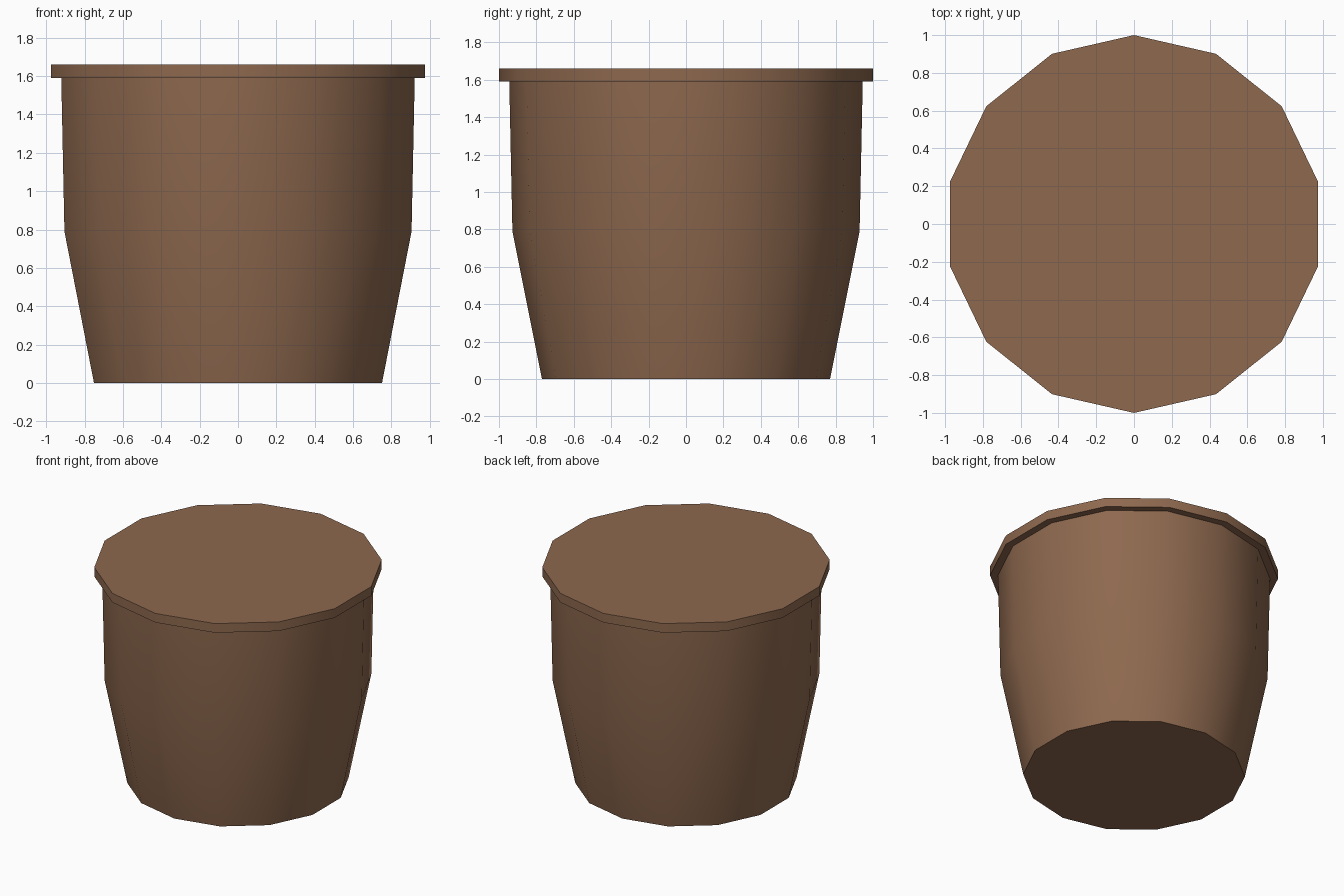
import bpy, bmesh, math

if "Cube" in bpy.data.objects:
    bpy.data.objects.remove(bpy.data.objects["Cube"])

SIDES = 14

clay = bpy.data.materials.new("brown clay")
clay.diffuse_color = (0.27, 0.14, 0.077, 1)
clay.use_nodes = True
clay.node_tree.nodes["Principled BSDF"].inputs["Base Color"].default_value = clay.diffuse_color


def lathe(name, profile, cap_bottom=False, cap_top=False):
    """Revolve (radius, z) points around z, with a corner on the y axis."""
    bm = bmesh.new()
    rings = []
    for r, z in profile:
        angles = [math.pi / 2 + math.tau * k / SIDES for k in range(SIDES)]
        rings.append([bm.verts.new((r * math.cos(a), r * math.sin(a), z)) for a in angles])
    for low, high in zip(rings, rings[1:]):
        for k in range(SIDES):
            n = (k + 1) % SIDES
            bm.faces.new((low[k], low[n], high[n], high[k]))
    if cap_bottom:
        bm.faces.new(rings[0][::-1])
    if cap_top:
        bm.faces.new(rings[-1])
    mesh = bpy.data.meshes.new(name)
    bm.to_mesh(mesh)
    bm.free()
    mesh.materials.append(clay)
    obj = bpy.data.objects.new(name, mesh)
    bpy.context.collection.objects.link(obj)
    bpy.ops.object.select_all(action='DESELECT')
    obj.select_set(True)
    bpy.context.view_layer.objects.active = obj
    bpy.ops.object.shade_smooth_by_angle(angle=math.radians(30))
    return obj


# Tapered pot body, closed underneath
lathe("pot_body", [(0.77, 0), (0.928, 0.79), (0.945, 1.59)], cap_bottom=True)

# Overhanging rim with a flat closed top
lathe("pot_rim", [(0.945, 1.59), (1.0, 1.59), (1.0, 1.66)], cap_top=True)
